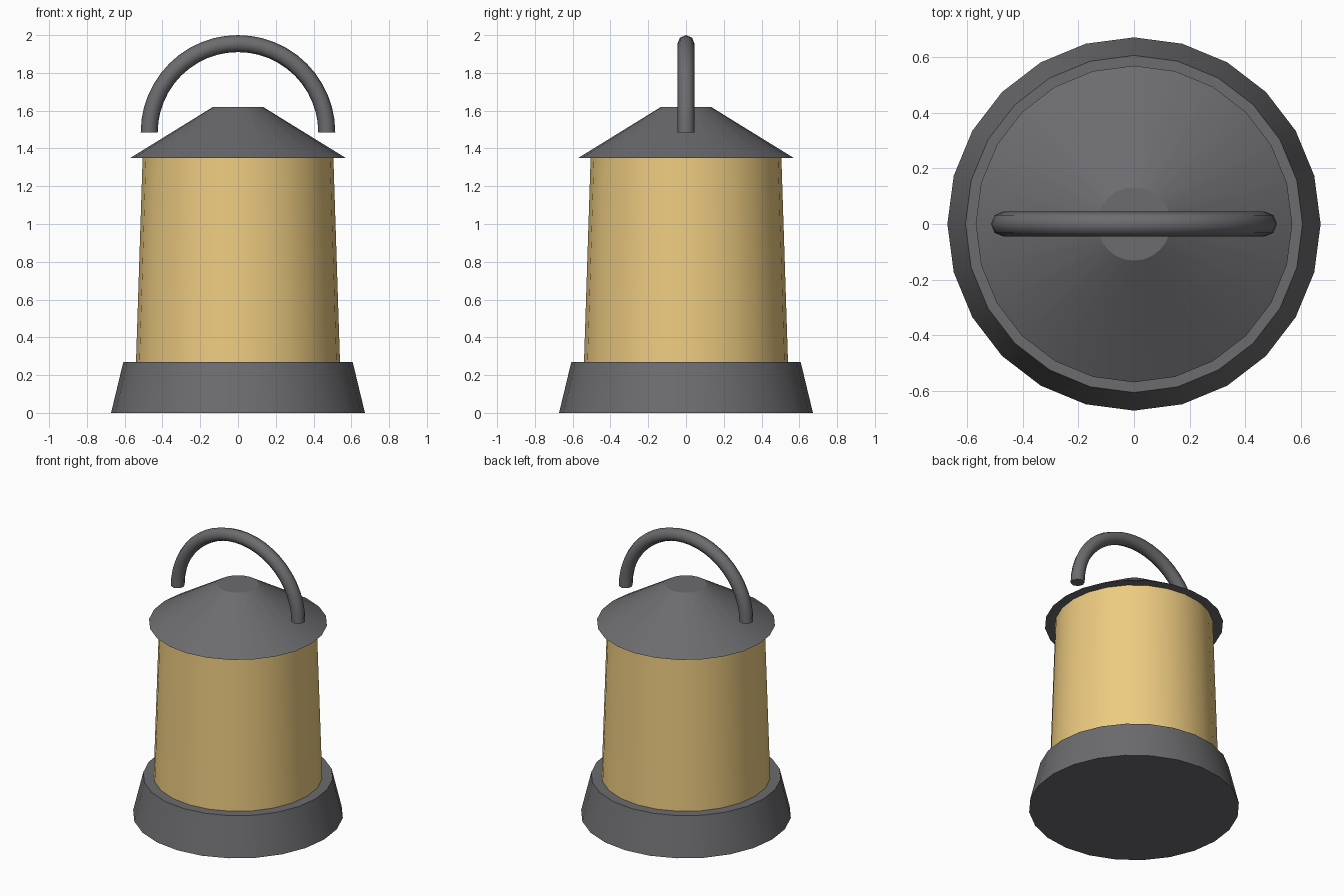
import bpy, bmesh
from math import sin, cos, pi, radians

if "Cube" in bpy.data.objects:
    bpy.data.objects.remove(bpy.data.objects["Cube"])


def material(name, rgb):
    m = bpy.data.materials.new(name)
    m.diffuse_color = (*rgb, 1)
    m.use_nodes = True
    m.node_tree.nodes["Principled BSDF"].inputs["Base Color"].default_value = m.diffuse_color
    return m


metal = material("dark_metal", (0.15, 0.15, 0.16))
amber = material("amber_glass", (0.85, 0.60, 0.22))


def smooth(ob):
    bpy.ops.object.select_all(action='DESELECT')
    ob.select_set(True)
    bpy.context.view_layer.objects.active = ob
    bpy.ops.object.shade_smooth_by_angle(angle=radians(30))


def add_object(name, bm, mat):
    bmesh.ops.recalc_face_normals(bm, faces=bm.faces)
    me = bpy.data.meshes.new(name)
    bm.to_mesh(me)
    bm.free()
    ob = bpy.data.objects.new(name, me)
    bpy.context.collection.objects.link(ob)
    me.materials.append(mat)
    smooth(ob)
    return ob


def skin_rings(name, rings, mat):
    """Closed solid through a list of equal-length point rings."""
    bm = bmesh.new()
    loops = [[bm.verts.new(p) for p in ring] for ring in rings]
    n = len(loops[0])
    for a, b in zip(loops, loops[1:]):
        for i in range(n):
            j = (i + 1) % n
            bm.faces.new((a[i], a[j], b[j], b[i]))
    bm.faces.new(loops[0])
    bm.faces.new(loops[-1])
    return add_object(name, bm, mat)


def frustum(name, r0, z0, r1, z1, mat, sides=24):
    angles = [2 * pi * i / sides for i in range(sides)]
    return skin_rings(name, [[(r * cos(a), r * sin(a), z) for a in angles]
                             for r, z in ((r0, z0), (r1, z1))], mat)


# Body: flared foot, tapered glass, conical roof
frustum("base", 0.672, 0.0, 0.607, 0.27, metal)
frustum("glass", 0.54, 0.27, 0.505, 1.35, amber)
frustum("roof", 0.57, 1.35, 0.132, 1.62, metal)

# Handle: half ring of octagonal tube
R, TUBE, CENTRE_Z, STEPS, SIDES = 0.47, 0.045, 1.485, 24, 8
rings = []
for s in range(STEPS + 1):
    t = pi * s / STEPS
    ring = []
    for k in range(SIDES):
        u = 2 * pi * k / SIDES
        d = R + TUBE * cos(u)
        ring.append((d * cos(t), TUBE * sin(u), CENTRE_Z + d * sin(t)))
    rings.append(ring)
handle = skin_rings("handle", rings, metal)
handle.data.shade_smooth()
handle.data.set_sharp_from_angle(angle=radians(50))
